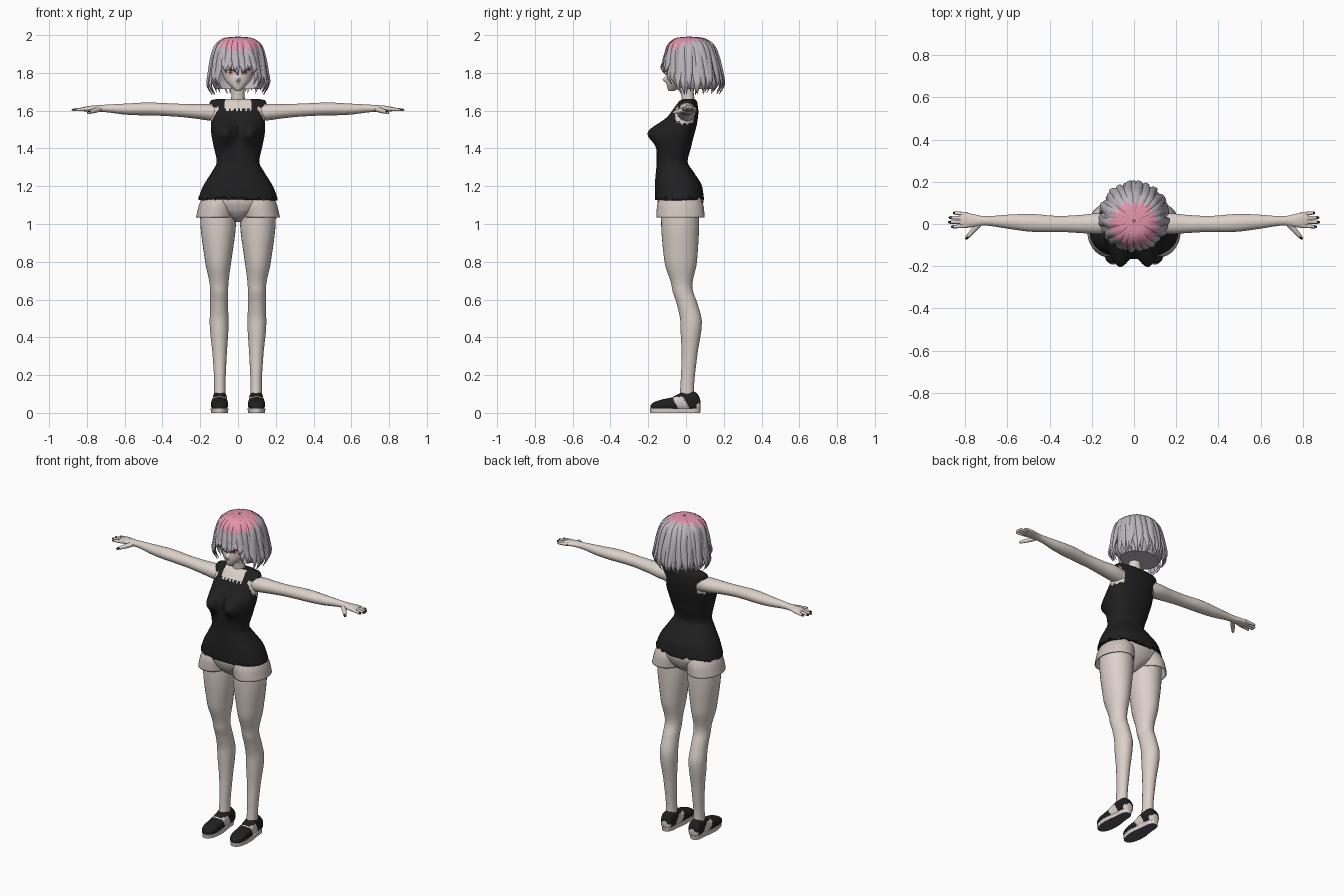
import bpy, bmesh, math, random
from mathutils import Vector
from mathutils.bvhtree import BVHTree

random.seed(4)
if "Cube" in bpy.data.objects:
    bpy.data.objects.remove(bpy.data.objects["Cube"])


def material(name, r, g, b):
    m = bpy.data.materials.new(name)
    m.use_nodes = True
    m.diffuse_color = (r, g, b, 1)
    bsdf = m.node_tree.nodes["Principled BSDF"]
    bsdf.inputs["Base Color"].default_value = (r, g, b, 1)
    bsdf.inputs["Roughness"].default_value = 0.8
    return m


SKIN = material("skin", 0.72, 0.64, 0.59)
BLACK = material("black cloth", 0.014, 0.014, 0.014)
SHORTS = material("shorts cloth", 0.63, 0.55, 0.51)
GREY = material("lilac grey hair", 0.50, 0.46, 0.51)
PINK = material("pink hair", 0.78, 0.30, 0.42)
LIGHT = material("shoe panel", 0.70, 0.64, 0.60)
TREAD = material("shoe tread", 0.10, 0.10, 0.11)
IRIS = material("iris", 0.75, 0.16, 0.28)
WHITE = material("eye white", 0.85, 0.82, 0.82)
made = []


def finish(name, bm, mats, rule=None):
    """Turn a bmesh into an object; rule gives a material index, or None to remove the face."""
    bmesh.ops.recalc_face_normals(bm, faces=bm.faces)
    bm.normal_update()
    if rule:
        gone = []
        for f in bm.faces:
            index = rule(f.calc_center_median(), f.normal)
            if index is None:
                gone.append(f)
            else:
                f.material_index = index
        bmesh.ops.delete(bm, geom=gone, context='FACES')
    mesh = bpy.data.meshes.new(name)
    bm.to_mesh(mesh)
    bm.free()
    for m in mats:
        mesh.materials.append(m)
    ob = bpy.data.objects.new(name, mesh)
    bpy.context.collection.objects.link(ob)
    made.append(ob)
    return ob


def bridge(bm, rings, caps=True):
    rows = [[bm.verts.new(p) for p in r] for r in rings]
    n = len(rows[0])
    for a, b in zip(rows, rows[1:]):
        for i in range(n):
            bm.faces.new((a[i], a[(i + 1) % n], b[(i + 1) % n], b[i]))
    if caps:
        bm.faces.new(rows[0])
        bm.faces.new(rows[-1])


def smooth(keys, steps):
    """Monotone interpolation of key rows along their first value."""
    slopes = [[(b[k] - a[k]) / (b[0] - a[0]) for k in range(len(a))] for a, b in zip(keys, keys[1:])]
    tang = [slopes[0]]
    for s, t in zip(slopes, slopes[1:]):
        tang.append([2 * p * q / (p + q) if p * q > 0 else 0 for p, q in zip(s, t)])
    tang.append(slopes[-1])
    out = []
    for i in range(len(keys) - 1):
        a, b, h = keys[i], keys[i + 1], keys[i + 1][0] - keys[i][0]
        for j in range(steps):
            t = j / steps
            w = t * t * (3 - 2 * t)
            out.append([a[k] + (b[k] - a[k]) * w + h * t * (1 - t) *
                        (tang[i][k] * (1 - t) - tang[i + 1][k] * t) for k in range(len(a))])
    return out + [list(keys[-1])]


def loft(name, axis, keys, mats, seg=32, steps=6, power=2, side=1, deform=None, rule=None, caps=True):
    """Keys are (position on axis, centre u, centre v, radius u, radius v)."""
    rings = []
    for t, cu, cv, ru, rv in smooth(keys, steps):
        ring = []
        for i in range(seg):
            a = math.tau * i / seg
            c, s = math.cos(a), math.sin(a)
            u = cu + ru * math.copysign(abs(c) ** (2 / power), c)
            v = cv + rv * math.copysign(abs(s) ** (2 / power), s)
            p = Vector({'x': (t, u, v), 'y': (u, t, v), 'z': (u, v, t)}[axis])
            if deform:
                p = deform(p)
            ring.append((p.x * side, p.y, p.z))
        rings.append(ring)
    bm = bmesh.new()
    bridge(bm, rings, caps)
    return finish(name, bm, mats, rule)


def bump(x, z, w, h):
    return math.exp(-(x / w) ** 2 - (z / h) ** 2)


# Torso with sleeveless ragged top
def torso_shape(p):
    if p.y < -0.03:
        p.y -= 0.08 * bump(abs(p.x) - 0.07, p.z - 1.485, 0.055, 0.06)
    if p.z < 1.136:
        p.z += random.uniform(-0.012, 0.012)
    return p


def torso_colour(c, n):
    jag = 0.008 * math.sin(c.x * 260)
    neckline = abs(c.x) < 0.07 and c.y < 0.01 and c.z > 1.605 + jag
    ragged = 1 + 0.22 * math.sin(c.y * 230)
    armhole = abs(c.x) > 0.105 and (c.y / 0.062) ** 2 + ((c.z - 1.58) / 0.05) ** 2 < ragged
    return 1 if neckline or armhole else 0


loft("sleeveless_top", 'z', [
    (1.135, 0, -0.035, 0.21, 0.13), (1.2, 0, -0.04, 0.185, 0.125), (1.27, 0, -0.058, 0.142, 0.102),
    (1.33, 0, -0.073, 0.113, 0.082), (1.42, 0, -0.06, 0.131, 0.09), (1.5, 0, -0.037, 0.143, 0.088),
    (1.58, 0, -0.01, 0.143, 0.075), (1.635, 0, 0.006, 0.152, 0.055), (1.655, 0, 0.012, 0.142, 0.042),
    (1.662, 0, 0.014, 0.11, 0.026)], [BLACK, SKIN], seg=112, steps=9, power=2.25,
    deform=torso_shape, rule=torso_colour)
loft("neck", 'z', [(1.62, 0, 0.012, 0.05, 0.038), (1.665, 0, 0.01, 0.036, 0.034),
                   (1.75, 0, 0.0, 0.034, 0.034)], [SKIN])

# Shorts
loft("shorts_hips", 'z', [(1.01, 0, -0.03, 0.02, 0.04), (1.04, 0, -0.03, 0.07, 0.085),
     (1.08, 0, -0.03, 0.15, 0.112), (1.12, 0, -0.03, 0.195, 0.122), (1.19, 0, -0.035, 0.172, 0.112)],
     [SHORTS], seg=40)


# Shoe colours and shapes
def shoe_colour(c, n):
    panel = abs(c.y + 0.025 + (c.z - 0.05) * 0.5) < 0.03 and c.z < 0.085
    heel = c.y > 0.055 and c.z < 0.05
    return 1 if panel or heel else 0


def sole_shape(p):
    p.x = 0.098 + (p.x - 0.098) * (1 - 0.2 * bump(p.y + 0.0, 0, 0.05, 1))
    return p


def tube(name, pts, radii, mats, rule=None, seg=10):
    """Round tapered limb along a short path."""
    bm, rings = bmesh.new(), []
    d = (pts[-1] - pts[0]).normalized()
    u = d.cross(Vector((0, 0, 1))).normalized()
    v = d.cross(u)
    for p, r in zip(pts, radii):
        rings.append([p + r * (u * math.cos(math.tau * i / seg) + v * math.sin(math.tau * i / seg))
                      for i in range(seg)])
    bridge(bm, rings)
    return finish(name, bm, mats, rule)


for side, tag in ((1, "left"), (-1, "right")):
    # Shorts leg, leg and shoe
    hem = loft(tag + "_shorts_leg", 'z', [(1.035, 0.122, -0.029, 0.1, 0.128), (1.09, 0.112, -0.03, 0.098, 0.124),
               (1.14, 0.1, -0.032, 0.09, 0.108)], [SHORTS], seg=40, side=side, caps=False)
    wall = hem.modifiers.new("cloth", 'SOLIDIFY')
    wall.thickness = 0.005
    loft(tag + "_leg", 'z', [
        (0.07, 0.096, 0.004, 0.031, 0.04), (0.15, 0.096, 0.007, 0.03, 0.036), (0.3, 0.097, 0.018, 0.037, 0.041),
        (0.48, 0.1, 0.027, 0.05, 0.057), (0.58, 0.1, 0.005, 0.047, 0.055), (0.66, 0.1, -0.02, 0.048, 0.054),
        (0.8, 0.105, -0.028, 0.069, 0.086), (1.03, 0.105, -0.031, 0.095, 0.101),
        (1.1, 0.105, -0.03, 0.09, 0.098)], [SKIN], side=side)
    loft(tag + "_shoe", 'y', [
        (-0.187, 0.098, 0.032, 0.014, 0.01), (-0.172, 0.098, 0.035, 0.034, 0.02), (-0.13, 0.098, 0.041, 0.045, 0.029),
        (-0.08, 0.098, 0.046, 0.045, 0.035), (-0.04, 0.097, 0.055, 0.041, 0.045), (0, 0.096, 0.064, 0.038, 0.053),
        (0.045, 0.096, 0.062, 0.037, 0.05), (0.068, 0.096, 0.052, 0.032, 0.038), (0.076, 0.096, 0.045, 0.018, 0.02)],
        [BLACK, LIGHT], seg=36, power=2.5, side=side, rule=shoe_colour)
    loft(tag + "_sole", 'z', [(0, 0.098, -0.057, 0.046, 0.132), (0.024, 0.098, -0.057, 0.048, 0.135)],
         [LIGHT, TREAD], seg=48, steps=2, power=2.5, side=side, deform=sole_shape,
         rule=lambda c, n: 1 if n.z < -0.9 else 0)
    # Arm and hand
    loft(tag + "_arm", 'x', [
        (0.1, 0, 1.587, 0.046, 0.046), (0.17, 0.002, 1.593, 0.049, 0.043), (0.25, 0, 1.598, 0.043, 0.037),
        (0.35, 0, 1.604, 0.038, 0.034), (0.48, 0.005, 1.609, 0.042, 0.034), (0.58, 0.01, 1.608, 0.035, 0.03),
        (0.71, 0.015, 1.612, 0.022, 0.019), (0.76, 0.016, 1.612, 0.03, 0.016), (0.8, 0.019, 1.609, 0.036, 0.014),
        (0.825, 0.02, 1.608, 0.03, 0.009)], [SKIN], seg=28, side=side)
    digits = [("index", -0.008, -0.014, 0.867), ("middle", 0.011, 0.008, 0.882),
              ("ring", 0.029, 0.03, 0.878), ("little", 0.046, 0.053, 0.858)]
    for label, y0, y1, tip in digits:
        base, end = Vector((0.79 * side, y0, 1.61)), Vector((tip * side, y1, 1.603))
        tube(f"{tag}_{label}_finger", [base.lerp(end, t) for t in (0, 0.5, 0.84, 0.95, 1)],
             (0.01, 0.009, 0.0075, 0.006, 0.002), [SKIN, BLACK],
             rule=lambda c, n: 1 if abs(c.x) > tip - 0.014 and n.z > 0.2 else 0)
    base, end = Vector((0.735 * side, 0.0, 1.608)), Vector((0.798 * side, -0.072, 1.588))
    tube(tag + "_thumb", [base.lerp(end, t) for t in (0, 0.4, 0.8, 0.94, 1)],
         (0.014, 0.013, 0.009, 0.007, 0.002), [SKIN, BLACK], rule=lambda c, n: 1 if c.y < -0.062 and n.z > 0.2 else 0)


# Head with a small nose
def face_shape(p):
    if p.y < -0.05:
        p.y -= 0.022 * bump(p.x, p.z - 1.765, 0.01, 0.013)
    return p


head = loft("head", 'z', [
    (1.703, 0, -0.078, 0.01, 0.012), (1.718, 0, -0.066, 0.028, 0.032), (1.75, 0, -0.041, 0.06, 0.062),
    (1.79, 0, -0.012, 0.082, 0.09), (1.84, 0, 0.004, 0.094, 0.107), (1.9, 0, 0.02, 0.098, 0.11),
    (1.95, 0, 0.025, 0.075, 0.085), (1.97, 0, 0.025, 0.03, 0.04)], [SKIN], seg=96, steps=10, deform=face_shape)
tree = BVHTree.FromPolygons([v.co for v in head.data.vertices], [p.vertices for p in head.data.polygons])


def decal(name, x, z, w, h, lift, mat, tilt=0):
    """Thin oval plate laid on the face."""
    bm, rings = bmesh.new(), []
    for k in (0.05, 0.4, 0.7, 1):
        ring = []
        for i in range(24):
            a = math.tau * i / 24
            px = x + k * w * math.cos(a)
            pz = z + k * h * math.sin(a) + tilt * (px - x)
            hit = tree.ray_cast(Vector((px, -1, pz)), Vector((0, 1, 0)))[0]
            ring.append((px, (hit.y if hit else -0.08) - lift, pz))
        rings.append(ring)
    bridge(bm, rings, caps=False)
    finish(name, bm, [mat])


for side, tag in ((1, "left"), (-1, "right")):
    decal(tag + "_eye_white", 0.04 * side, 1.802, 0.023, 0.012, 0.0015, WHITE)
    decal(tag + "_iris", 0.039 * side, 1.802, 0.014, 0.012, 0.0025, IRIS)
    decal(tag + "_pupil", 0.039 * side, 1.803, 0.005, 0.006, 0.0035, BLACK)
    decal(tag + "_lash", 0.041 * side, 1.814, 0.026, 0.0035, 0.004, BLACK, 0.15 * side)
decal("mouth", 0, 1.741, 0.012, 0.0015, 0.0015, IRIS)


# Hair: inner cap and overlapping tapered locks
def hair_colour(c, n):
    reach = 0.115 + 0.012 * math.sin(math.atan2(c.y, c.x) * 17)
    return 1 if (c - Vector((0, -0.015, 1.985))).length < reach else 0


loft("hair_cap", 'z', [(1.715, 0, 0.05, 0.12, 0.1), (1.76, 0, 0.045, 0.142, 0.12), (1.84, 0, 0.037, 0.134, 0.132),
     (1.9, 0, 0.033, 0.118, 0.128), (1.95, 0, 0.03, 0.088, 0.105), (1.985, 0, 0.03, 0.02, 0.025)],
     [GREY, PINK], seg=64,
     rule=lambda c, n: None if c.z < 1.85 and c.y < -0.02 and n.z > -0.9 else hair_colour(c, n))

profile = smooth([(0, 0.04, 1.988), (1, 0.42, 1.98), (2, 0.74, 1.943), (3, 0.88, 1.88),
                  (4, 0.97, 1.80), (5, 1.04, 1.745), (6, 0.88, 1.692)], 4)
bm = bmesh.new()
COUNT = 46
for k in range(COUNT):
    a = math.tau * (k + random.uniform(-0.2, 0.2)) / COUNT
    front = min(a % math.tau, math.tau - a % math.tau)
    end = 1.80 if front < 0.55 else 1.725 if front < 1.0 else 1.695
    stretch = (1.9 - end + random.uniform(-0.012, 0.015)) / 0.208
    swell = random.uniform(0.95, 1.02)
    out = Vector((math.sin(a), -math.cos(a), 0))
    path = []
    for i, (t, f, z) in enumerate(profile):
        z = z if z > 1.9 else 1.9 - (1.9 - z) * stretch
        r = 0.159 * f * (1 + (swell - 1) * min(1, t / 2))
        path.append(Vector((0, 0.035 - 0.02 * max(0, 1 - t / 4), z)) + out * r)
    rings = []
    for i, p in enumerate(path):
        t, f = profile[i][:2]
        along = (path[min(i + 1, len(path) - 1)] - path[max(i - 1, 0)]).normalized()
        across = Vector((math.cos(a), math.sin(a), 0))
        normal = across.cross(along).normalized()
        taper = min(1, (6.05 - t) / 2.2) ** 0.8
        w, d = min(0.02, 0.003 + 0.024 * f) * taper, (0.004 + 0.005 * min(1, t / 2)) * taper
        twist = across * 0.006 * math.sin(t * 1.1 + k * 2.3) * min(1, t / 3)
        rings.append([p + twist + across * w * math.cos(math.tau * j / 8) + normal * d * math.sin(math.tau * j / 8)
                      for j in range(8)])
    bridge(bm, rings)
finish("hair_locks", bm, [GREY, PINK], hair_colour)

# Smooth shading with kept sharp edges
bpy.ops.object.select_all(action='DESELECT')
for ob in made:
    ob.select_set(True)
bpy.context.view_layer.objects.active = made[0]
bpy.ops.object.shade_smooth_by_angle(angle=math.radians(45))
